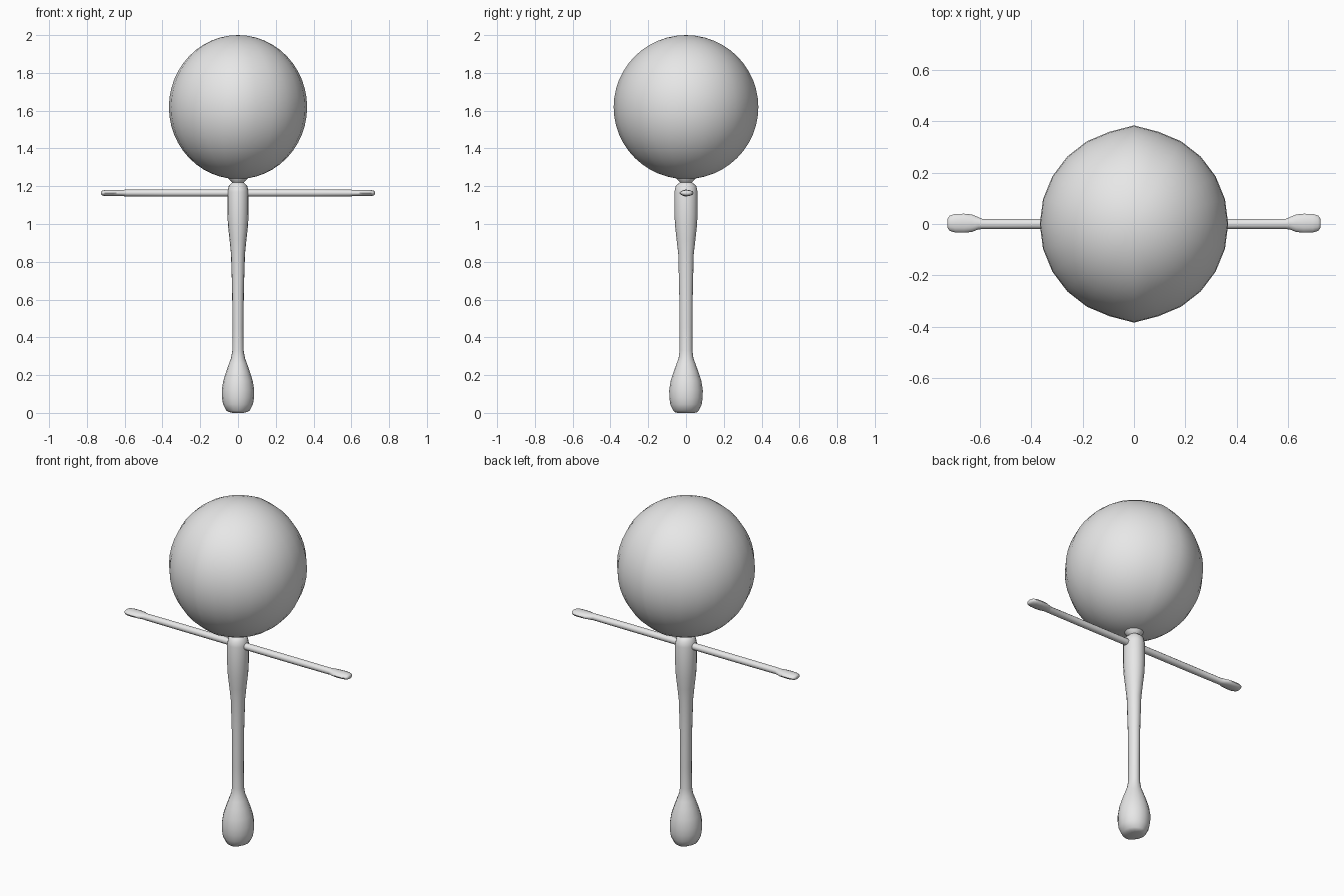
import bpy, bmesh, math
from mathutils import Vector

if "Cube" in bpy.data.objects:
    bpy.data.objects.remove(bpy.data.objects["Cube"])

grey = bpy.data.materials.new("light grey")
grey.diffuse_color = (0.8, 0.8, 0.8, 1)
grey.use_nodes = True
grey.node_tree.nodes["Principled BSDF"].inputs["Base Color"].default_value = grey.diffuse_color


def finish(name, bm, angle=50):
    bmesh.ops.recalc_face_normals(bm, faces=bm.faces)
    mesh = bpy.data.meshes.new(name)
    bm.to_mesh(mesh)
    bm.free()
    mesh.materials.append(grey)
    ob = bpy.data.objects.new(name, mesh)
    bpy.context.collection.objects.link(ob)
    bpy.ops.object.select_all(action='DESELECT')
    ob.select_set(True)
    bpy.context.view_layer.objects.active = ob
    bpy.ops.object.shade_smooth_by_angle(angle=math.radians(angle))
    return ob


def loft(name, stations, place, sides):
    """Skin elliptical rings (position, radius a, radius b) and cap both ends."""
    bm = bmesh.new()
    rings = []
    for pos, a, b in stations:
        rings.append([bm.verts.new(place(pos, a * math.cos(t), b * math.sin(t)))
                      for t in (2 * math.pi * i / sides for i in range(sides))])
    for r, s in zip(rings, rings[1:]):
        for i in range(sides):
            j = (i + 1) % sides
            bm.faces.new((r[i], r[j], s[j], s[i]))
    bm.faces.new(rings[0])
    bm.faces.new(rings[-1])
    return finish(name, bm)


# Head: round ball with a soft ridge at the front and back seam
bm = bmesh.new()
bmesh.ops.create_uvsphere(bm, u_segments=24, v_segments=24, radius=1)
for v in bm.verts:
    x, y, z = v.co
    flat = math.hypot(x, y)
    ridge = flat > 1e-4 and abs(x) < 1e-3
    v.co = Vector((x * 0.366, y * (0.383 if ridge else 0.371), 1.619 + z * 0.381))
finish("head", bm)

# Body: club foot, slim stem, thicker chest and flared neck
body = [(0.004, 0.045, 0.060), (0.012, 0.062, 0.068), (0.045, 0.079, 0.083),
        (0.08, 0.085, 0.088), (0.12, 0.086, 0.089), (0.17, 0.078, 0.081),
        (0.22, 0.062, 0.065), (0.26, 0.048, 0.050), (0.29, 0.037, 0.039),
        (0.33, 0.030, 0.034), (0.45, 0.029, 0.034), (0.65, 0.031, 0.036),
        (0.84, 0.037, 0.041), (0.92, 0.045, 0.050), (0.99, 0.053, 0.058),
        (1.05, 0.056, 0.061), (1.17, 0.056, 0.061), (1.20, 0.050, 0.055),
        (1.213, 0.038, 0.042), (1.22, 0.030, 0.032), (1.24, 0.050, 0.050),
        (1.26, 0.056, 0.056)]
body.insert(0, (0.0, 0.03, 0.045))
loft("body", body, lambda p, a, b: (a, b, p), 16)

# Arms: thin rods ending in flat paddle hands
arm = [(0.0, 0.020, 0.019), (0.40, 0.020, 0.019), (0.59, 0.020, 0.018),
       (0.605, 0.024, 0.017), (0.63, 0.034, 0.017), (0.66, 0.037, 0.017),
       (0.695, 0.036, 0.017), (0.715, 0.030, 0.014), (0.723, 0.021, 0.010),
       (0.725, 0.010, 0.005)]
for name, side in (("left_arm", -1), ("right_arm", 1)):
    loft(name, arm, lambda p, a, b: (side * p, a + 0.003 * (p > 0.6), 1.164 + b), 12)
